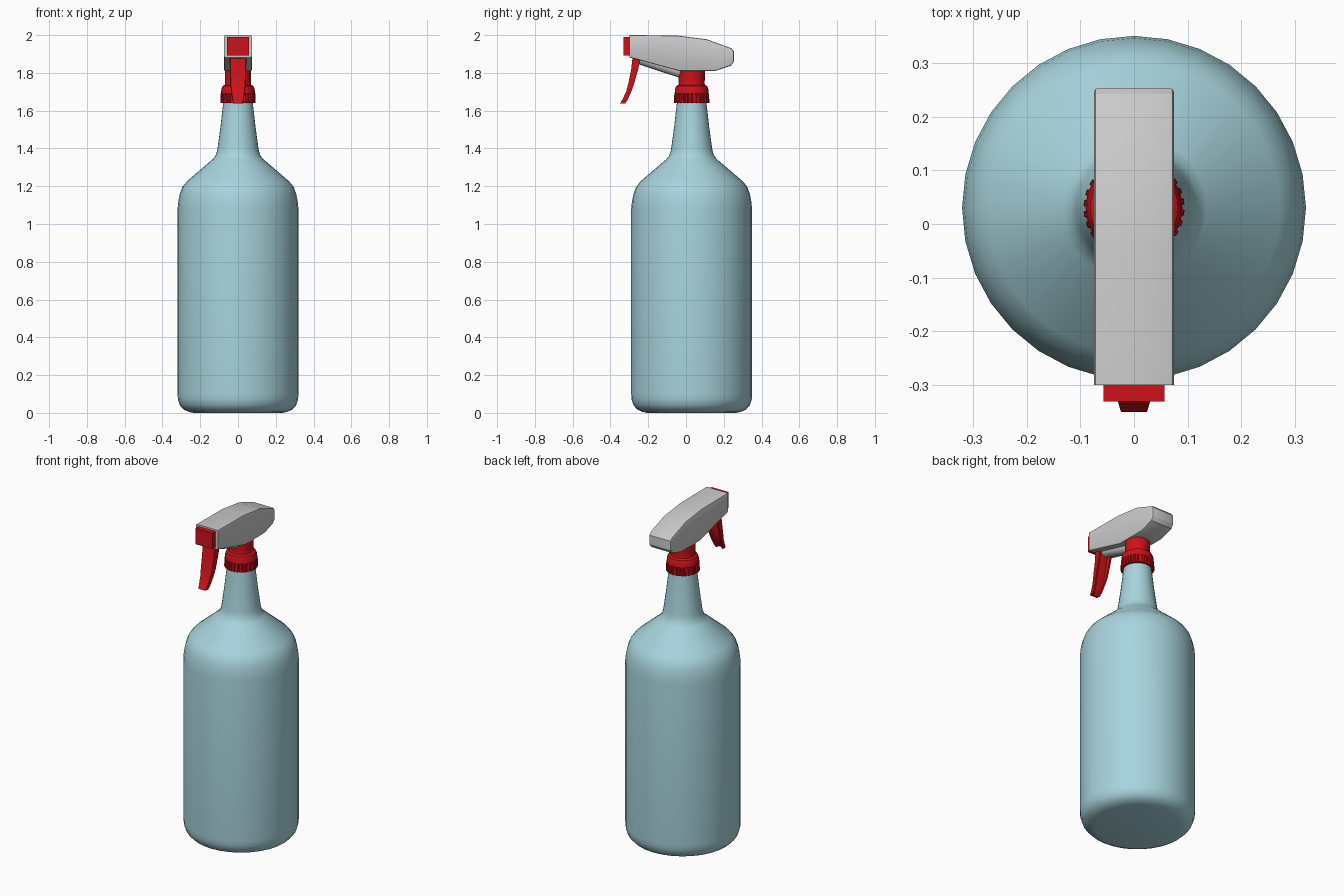
import bpy, bmesh
from math import sin, cos, pi, radians

if "Cube" in bpy.data.objects:
    bpy.data.objects.remove(bpy.data.objects["Cube"])

AXIS_Y = 0.03  # the bottle axis sits slightly behind the origin


def material(name, rgb):
    m = bpy.data.materials.new(name)
    m.diffuse_color = (*rgb, 1)
    m.use_nodes = True
    m.node_tree.nodes["Principled BSDF"].inputs["Base Color"].default_value = m.diffuse_color
    return m


def loft(name, rings, mat=None, bevel=0, bevel_if=None, angle=35):
    """Skin a list of equal-length closed rings and cap both ends."""
    bm = bmesh.new()
    loops = [[bm.verts.new(p) for p in ring] for ring in rings]
    for a, b in zip(loops, loops[1:]):
        for i in range(len(a)):
            j = (i + 1) % len(a)
            bm.faces.new((a[i], a[j], b[j], b[i]))
    bm.faces.new(loops[0][::-1])
    bm.faces.new(loops[-1])
    bmesh.ops.recalc_face_normals(bm, faces=bm.faces)
    if bevel:
        edges = [e for e in bm.edges if bevel_if is None or bevel_if(e)]
        bmesh.ops.bevel(bm, geom=edges, offset=bevel, segments=2,
                        profile=0.5, affect='EDGES')
    me = bpy.data.meshes.new(name)
    bm.to_mesh(me)
    bm.free()
    ob = bpy.data.objects.new(name, me)
    bpy.context.collection.objects.link(ob)
    if mat:
        me.materials.append(mat)
    bpy.ops.object.select_all(action='DESELECT')
    ob.select_set(True)
    bpy.context.view_layer.objects.active = ob
    bpy.ops.object.shade_smooth_by_angle(angle=radians(angle))
    return ob


def circle(r, z, n=32):
    return [(r * sin(2 * pi * i / n), AXIS_Y + r * cos(2 * pi * i / n), z)
            for i in range(n)]


def lathe(name, profile, mat=None, n=32, angle=35):
    return loft(name, [circle(r, z, n) for r, z in profile], mat, angle=angle)


def box(name, x, y0, y1, z0, z1, mat=None, bevel=0):
    ring = lambda y: [(-x, y, z0), (x, y, z0), (x, y, z1), (-x, y, z1)]
    return loft(name, [ring(y0), ring(y1)], mat, bevel)


blue = material("pale_blue_plastic", (0.39, 0.66, 0.72))
red = material("red_plastic", (0.62, 0.006, 0.01))

# Bottle body, shoulder and neck
lathe("bottle", [
    (0.235, 0), (0.262, 0.006), (0.288, 0.018), (0.308, 0.04), (0.318, 0.07),
    (0.32, 0.1), (0.32, 1.08), (0.316, 1.12), (0.308, 1.16), (0.295, 1.195),
    (0.272, 1.225), (0.135, 1.342), (0.12, 1.36), (0.111, 1.385),
    (0.107, 1.41), (0.092, 1.52), (0.078, 1.645)], blue, angle=50)

# Ribbed screw collar: teeth around a ring
TEETH = 28


def gear(r_out, r_in, z):
    pts = []
    for t in range(TEETH):
        for frac, r in ((0, r_in), (0.2, r_out), (0.65, r_out), (0.85, r_in)):
            a = 2 * pi * (t + frac) / TEETH
            pts.append((r * sin(a), AXIS_Y + r * cos(a), z))
    return pts


loft("collar_ribs", [gear(0.094, 0.086, 1.64), gear(0.092, 0.085, 1.69)], red)
lathe("collar", [(0.088, 1.64), (0.086, 1.685), (0.09, 1.69), (0.088, 1.715),
                 (0.082, 1.73), (0.07, 1.737), (0.068, 1.745),
                 (0.07, 1.77), (0.07, 1.83)], red)

# Spray head: side profile (y, z) extruded across x
side = [(-0.3, 2.0), (-0.05, 1.998), (0.11, 1.978), (0.242, 1.93),
        (0.253, 1.915), (0.253, 1.86), (0.238, 1.838), (0.155, 1.81),
        (-0.035, 1.81), (-0.3, 1.882)]
loft("spray_head", [[(x, y, z) for y, z in side] for x in (-0.074, 0.074)],
     bevel=0.007, angle=30,
     bevel_if=lambda e: abs(e.verts[0].co.x - e.verts[1].co.x) < 1e-5
     and max(v.co.y for v in e.verts) > -0.29)

# Red nozzle at the front
box("nozzle", 0.057, -0.33, -0.29, 1.893, 1.99, red)

# Pump cylinder slanting under the head
tube = []
for y, z in ((-0.24, 1.878), (0.0, 1.799)):
    tube.append([(0.035 * sin(2 * pi * i / 20), y + 0.01 * cos(2 * pi * i / 20),
                  z + 0.033 * cos(2 * pi * i / 20)) for i in range(20)])
loft("pump_cylinder", tube)

# Trigger: hollow-backed lever, sections (front y, back y, z, half width)
sections = [(-0.282, -0.238, 1.89, 0.045), (-0.29, -0.253, 1.82, 0.043),
            (-0.305, -0.274, 1.745, 0.041), (-0.317, -0.29, 1.70, 0.036),
            (-0.336, -0.308, 1.66, 0.03), (-0.35, -0.322, 1.637, 0.026)]
rings = []
for yf, yb, z, w in sections:
    k, ym = w - 0.01, yf + 0.011
    rings.append([(-w * 0.92, yf, z), (w * 0.92, yf, z), (w, yf + 0.006, z),
                  (w, yb, z), (k, yb, z), (k, ym, z),
                  (-k, ym, z), (-k, yb, z), (-w, yb, z), (-w, yf + 0.006, z)])
loft("trigger", rings, red)
